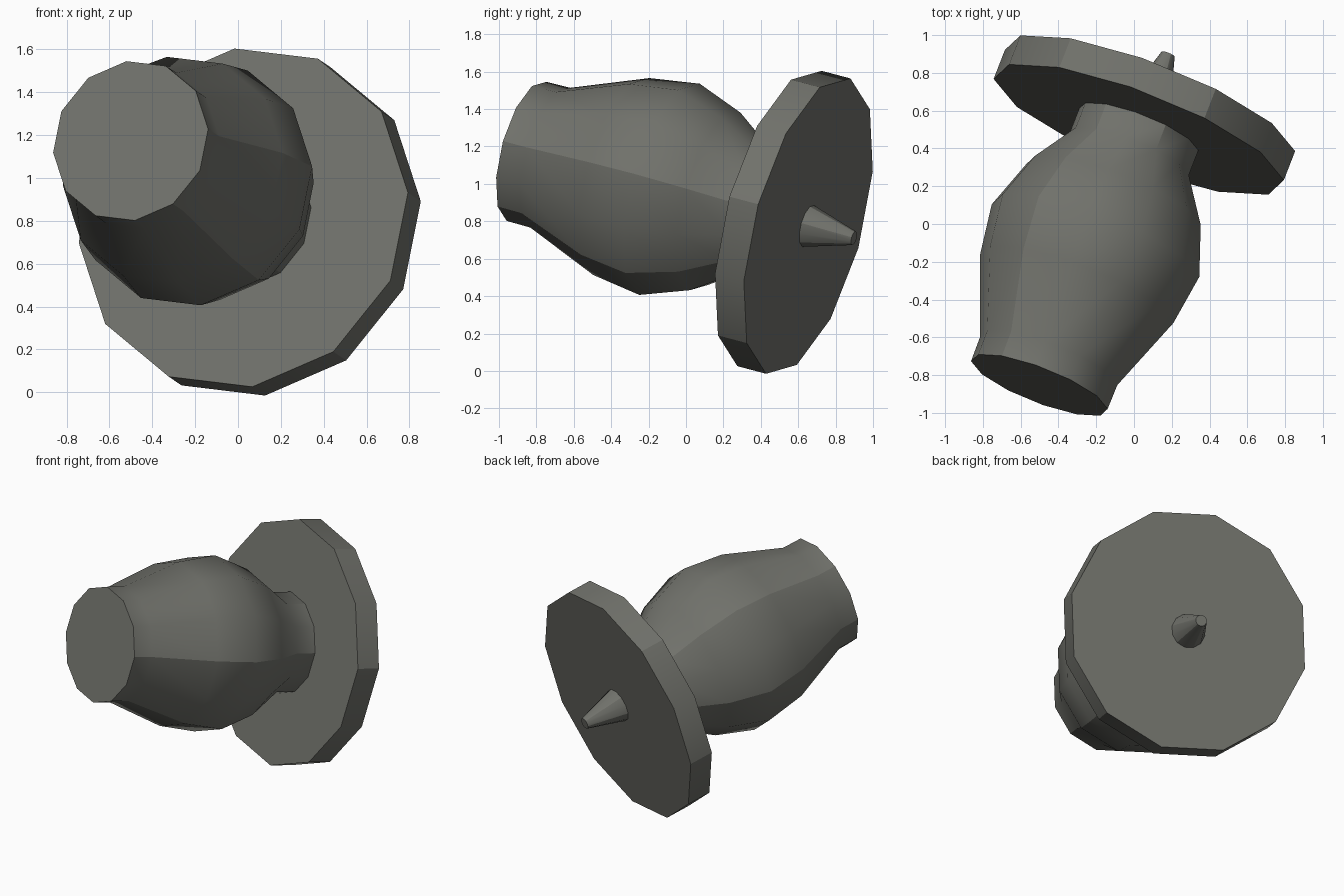
import bpy, bmesh, math
from mathutils import Vector, Matrix

if "Cube" in bpy.data.objects:
    bpy.data.objects.remove(bpy.data.objects["Cube"])

SIDES = 12

# Tilted axis of the whole object; origin sits on the front face of the disc
axis = Vector((0.352, 0.905, -0.24)).normalized()
ref = Vector((0.776, -0.274, 0.119))
side = (ref - axis * ref.dot(axis)).normalized()
other = axis.cross(side)
frame = Matrix.Translation((0.025, 0.50, 0.815)) @ Matrix((side, other, axis)).transposed().to_4x4()

grey = bpy.data.materials.new("dark_grey")
grey.diffuse_color = (0.162, 0.165, 0.146, 1)
grey.use_nodes = True
grey.node_tree.nodes["Principled BSDF"].inputs["Base Color"].default_value = grey.diffuse_color


def turned(name, profile, sharp):
    """Turn a (position, radius) profile round the axis with flat end caps."""
    bm = bmesh.new()
    rings = []
    for s, r in profile:
        rings.append([bm.verts.new((r * math.cos(2 * math.pi * j / SIDES),
                                    r * math.sin(2 * math.pi * j / SIDES), s))
                      for j in range(SIDES)])
    for i in range(len(rings) - 1):
        lo, hi = rings[i], rings[i + 1]
        for j in range(SIDES):
            k = (j + 1) % SIDES
            bm.faces.new((lo[j], lo[k], hi[k], hi[j])).smooth = True
        for j in range(SIDES):
            if sharp(i, j):
                bm.edges.get((lo[j], hi[j])).smooth = False
    bm.faces.new(rings[0][::-1])
    bm.faces.new(rings[-1])
    # keep rim creases crisp
    for e in bm.edges:
        if len(e.link_faces) == 2 and e.calc_face_angle() > math.radians(31):
            e.smooth = False
    mesh = bpy.data.meshes.new(name)
    bm.to_mesh(mesh)
    bm.free()
    mesh.materials.append(grey)
    ob = bpy.data.objects.new(name, mesh)
    bpy.context.collection.objects.link(ob)
    ob.matrix_world = frame
    return ob


# Bulging barrel body with a short collar against the disc
turned("barrel_body",
       [(-1.495, 0.387), (-1.355, 0.389), (-0.935, 0.548), (-0.65, 0.588),
        (-0.38, 0.494), (-0.145, 0.338), (0.005, 0.338)],
       lambda i, j: j % 2 == 0 and (i == 5 or j % 6 != 4))

# Large flat disc
turned("disc", [(0, 0.822), (0.17, 0.822)], lambda i, j: j % 2 == 0)

# Tapered spike behind the disc
turned("spike", [(0.16, 0.118), (0.44, 0.038)], lambda i, j: j % 2 == 0)
